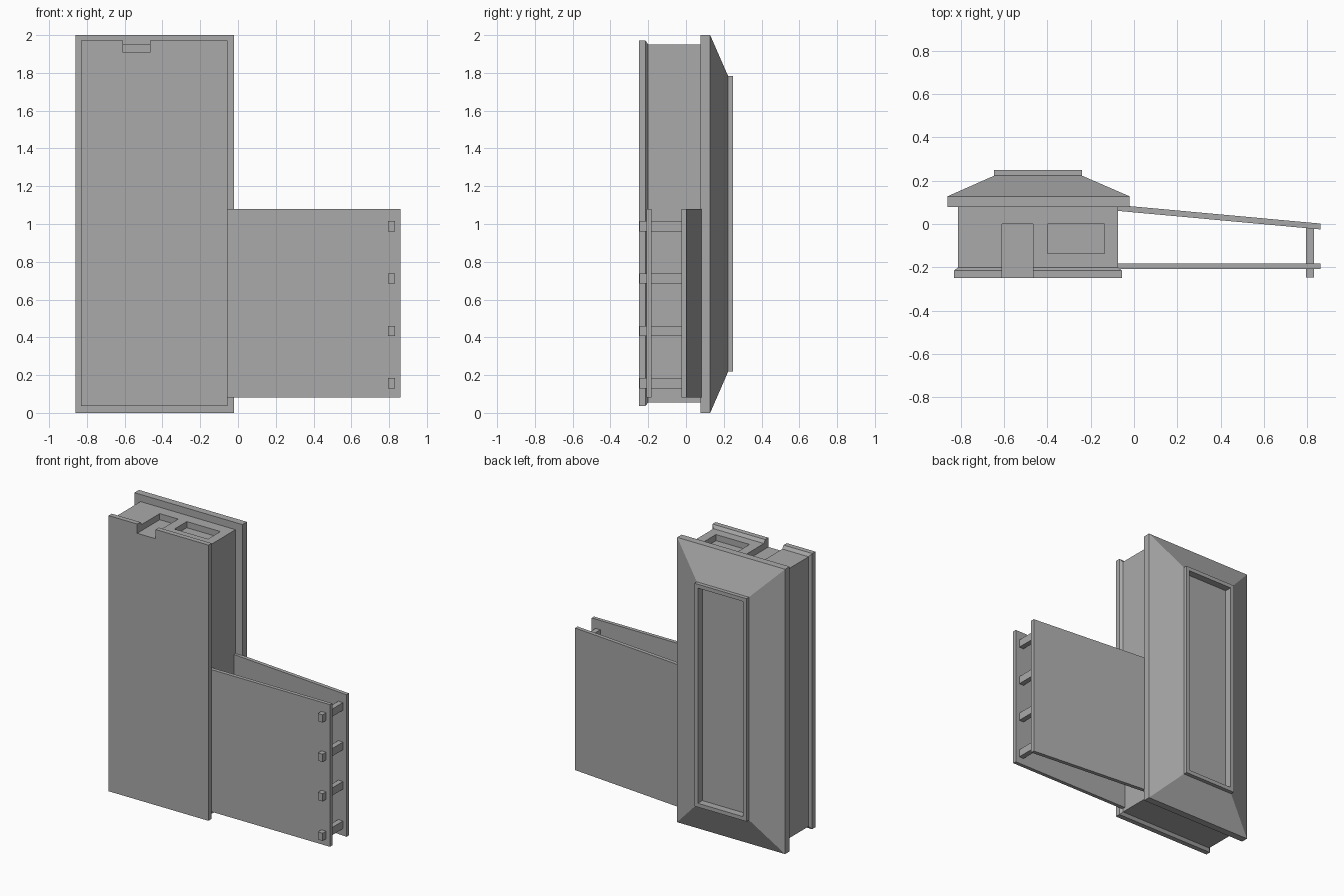
import bpy
import bmesh

old = bpy.data.objects.get("Cube")
if old:
    bpy.data.objects.remove(old, do_unlink=True)

# One plain grey for everything
grey = bpy.data.materials.new("plain grey")
grey.use_nodes = True
colour = (0.4, 0.4, 0.4, 1)
grey.diffuse_color = colour
grey.node_tree.nodes["Principled BSDF"].inputs["Base Color"].default_value = colour


def loft(name, layers):
    """Closed solid through rectangles stacked along y: (x0, x1, z0, z1, y)."""
    bm = bmesh.new()
    rings = [[bm.verts.new((x, y, z)) for x, z in ((x0, z0), (x1, z0), (x1, z1), (x0, z1))]
             for x0, x1, z0, z1, y in layers]
    bm.faces.new(rings[0])
    bm.faces.new(rings[-1])
    for a, b in zip(rings, rings[1:]):
        for i in range(4):
            j = (i + 1) % 4
            bm.faces.new((a[i], a[j], b[j], b[i]))
    bmesh.ops.recalc_face_normals(bm, faces=bm.faces)
    mesh = bpy.data.meshes.new(name)
    bm.to_mesh(mesh)
    bm.free()
    mesh.materials.append(grey)
    obj = bpy.data.objects.new(name, mesh)
    bpy.context.collection.objects.link(obj)
    return obj


def box(name, x0, x1, y0, y1, z0, z1):
    return loft(name, [(x0, x1, z0, z1, y0), (x0, x1, z0, z1, y1)])


def cut(obj, cutter):
    """Subtract the cutter and apply the result."""
    cutter.hide_render = True
    mod = obj.modifiers.new("cut", 'BOOLEAN')
    mod.operation = 'DIFFERENCE'
    mod.solver = 'EXACT'
    mod.object = cutter
    bpy.context.view_layer.objects.active = obj
    bpy.ops.object.modifier_apply(modifier=mod.name)


# Main building, resting on its side so that its roof points to +y
plinth_rect = (-0.83, -0.055, 0.036, 1.972)
wall_rect = (-0.812, -0.074, 0.056, 1.95)
plinth = loft("plinth", [plinth_rect + (-0.25,), plinth_rect + (-0.215,), wall_rect + (-0.2,)])
walls = loft("walls", [wall_rect + (-0.2,), wall_rect + (0.09,)])

# Doorway through plinth and wall, and a window recess
door = box("door_cutter", -0.608, -0.465, -0.4, 0, 1.907, 2.2)
window = box("window_cutter", -0.398, -0.137, -0.137, 0, 1.907, 2.2)
cut(plinth, door)
cut(walls, door)
cut(walls, window)
for cutter in (door, window):
    bpy.data.objects.remove(cutter, do_unlink=True)

# Hipped roof: eave, slopes, raised rim and sunken centre
eave = (-0.86, -0.021, 0, 2)
rim = (-0.645, -0.24, 0.218, 1.783)
well = (-0.618, -0.267, 0.245, 1.756)
loft("roof", [eave + (0.078,), eave + (0.128,), rim + (0.223,),
              rim + (0.25,), well + (0.25,), well + (0.2,)])

# Porch: deck, sloping roof and a row of posts
deck_z = (0.082, 1.08)
box("porch_deck", -0.08, 0.86, -0.208, -0.182, *deck_z)
porch_roof = box("porch_roof", -0.08, 0.86, -0.025, 0.002, *deck_z)
for v in porch_roof.data.vertices:
    if v.co.x < 0:
        v.co.y += 0.086
for i in range(4):
    z = 0.157 + i * 0.277
    box(f"porch_post_{i + 1}", 0.793, 0.83, -0.246, -0.012, z - 0.027, z + 0.027)
